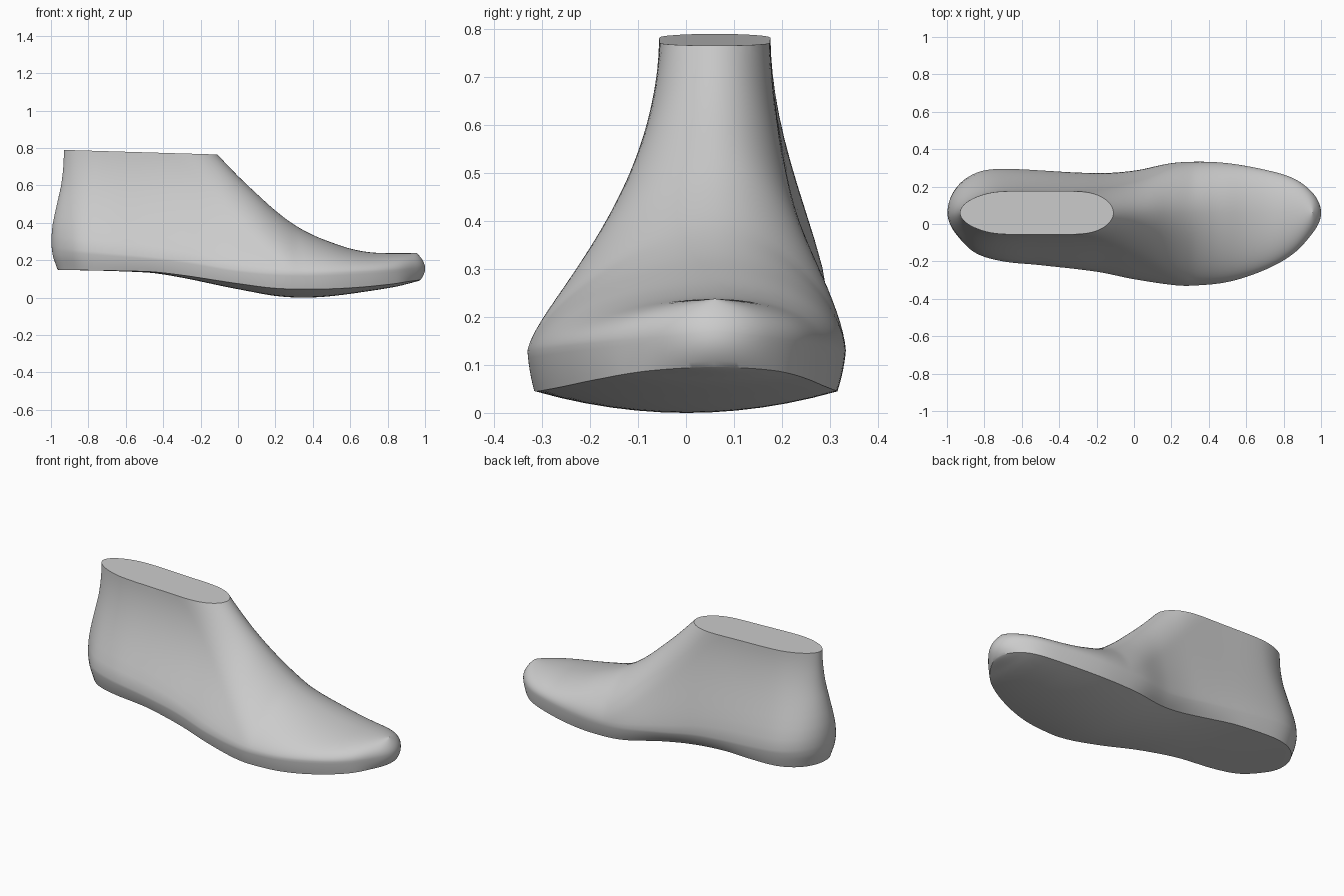
import bpy, bmesh, math

cube = bpy.data.objects.get("Cube")
if cube:
    bpy.data.objects.remove(cube, do_unlink=True)

RIDGE_Y = 0.06   # line that the ridge, heel and toe tips follow
CUFF_Z = 0.79    # height where the ankle walls become upright


def angle(s):
    return math.acos(max(-1, min(1, -s)))


def curve(*points):
    """Smooth function of length position, eased so that the ends come out round."""
    ts = [angle(p[0]) for p in points]
    vs = [p[1] for p in points]
    last = len(ts) - 1

    def slope(i):
        a, b = max(i - 1, 0), min(i + 1, last)
        return (vs[b] - vs[a]) / (ts[b] - ts[a])

    def evaluate(s):
        t = angle(s)
        i = 0
        while i < last - 1 and t > ts[i + 1]:
            i += 1
        d = ts[i + 1] - ts[i]
        u = (t - ts[i]) / d
        a, b = u * u * (3 - 2 * u), u * (1 - u)
        return (vs[i] * (1 - a) + vs[i + 1] * a
                + d * b * ((1 - u) * slope(i) - u * slope(i + 1)))
    return evaluate


# Plan outline of each side
inner = curve((-1, .06), (-.97, .17), (-.9, .245), (-.8, .287), (-.65, .294), (-.2, .272),
              (0, .285), (.2, .325), (.35, .333), (.5, .325), (.7, .29), (.85, .245),
              (.95, .172), (1, .06))
outer = curve((-1, .06), (-.95, -.06), (-.85, -.155), (-.7, -.2), (-.5, -.22), (-.2, -.255),
              (0, -.295), (.2, -.325), (.3, -.33), (.5, -.31), (.7, -.245), (.85, -.16),
              (.95, -.055), (1, .06))
# Side view curves; the ridge runs on above the ankle cut
sole_edge = curve((-1, .15), (-.5, .14), (-.3, .12), (0, .075), (.2, .05), (.4, .045),
                  (.6, .052), (.8, .07), (.93, .088), (1, .097))
sole_sag = curve((-1, 0), (-.5, .005), (0, .03), (.35, .045), (.7, .025), (1, 0))
widest = curve((-1, .28), (-.7, .24), (-.3, .2), (0, .15), (.3, .13), (.7, .14), (1, .17))
ridge = curve((-1, 1.1), (-.5, 1.1), (-.3, .97), (-.11, .765), (0, .65), (.1, .555),
              (.2, .465), (.3, .39), (.4, .335), (.5, .295), (.6, .262), (.7, .243),
              (.8, .238), (1, .238))
# Half width of the ankle, and sole width as a share of the outline
ankle = curve((-1, 0), (-.9, .08), (-.75, .112), (-.4, .115), (.4, .12), (.8, .13),
              (.95, .075), (1, 0))
inner_sole = curve((-1, .9), (-.6, .9), (-.1, .8), (.3, .93), (1, .95))
outer_sole = curve((-1, .9), (-.6, .92), (0, .96), (1, .96))
heel_back = ((.15, .035), (.22, .01), (.3, 0), (.4, .01), (.5, .032), (.6, .055),
             (.7, .067), (.8, .07))


def heel_offset(z):
    for (a, p), (b, q) in zip(heel_back, heel_back[1:]):
        if z <= b:
            u = max(0, (z - a) / (b - a))
            return p + (q - p) * u
    return heel_back[-1][1]


def lean(s, z):
    """Shift a section lengthwise so that heel and toe tips bulge."""
    heel = max(0, (-.4 - s) / .6) ** 2
    toe = max(0, (s - .85) / .15) ** 2
    return s + heel * heel_offset(z) - toe * .045 * min(1, ((z - .155) / .083) ** 2)


def flank(s, outline, sole_ratio, sign, flare):
    """One side of a section, from the sole edge up to the ridge."""
    reach = abs(outline(s) - RIDGE_Y)
    low, mid, top = sole_edge(s), widest(s), ridge(s)
    foot = reach * sole_ratio(s)
    bulge = foot + (reach - foot) * .8
    points = []
    for k in range(6):
        t = k / 6
        a, b, c = (1 - t) ** 2, 2 * t * (1 - t), t * t
        points.append((a * foot + b * bulge + c * reach,
                       a * low + b * (low + mid) / 2 + c * mid))
    # Flared wall up to the ankle, rounded over towards the ridge
    rounding = min(.25, top - mid)
    for k in range(29):
        depth = (top - mid) * (1 - k / 28) ** 2
        z = top - depth
        t = min(1, max(0, (z - mid) / (CUFF_Z - mid))) ** flare
        wide = ankle(s) + (reach - ankle(s)) * (1 - t) ** 2 * (1 + 2 * t)
        over = max(0, 1 - depth / rounding)
        points.append((wide * math.sqrt(1 - over ** 2.3), z))
    return [(RIDGE_Y + sign * w, z) for w, z in points]


def section(s):
    left = flank(s, inner, inner_sole, 1, .78)
    right = flank(s, outer, outer_sole, -1, .68)
    (ya, za), (yb, _) = right[0], left[0]
    sole = []
    for k in range(1, 12):
        u = k / 12
        sole.append((ya + (yb - ya) * u, za - sole_sag(s) * 4 * u * (1 - u)))
    return [(lean(s, z), y, z) for y, z in left + right[::-1] + sole]


# Loft the sections from heel to toe
STEPS = 140
bm = bmesh.new()
rings = [[bm.verts.new(p) for p in section(-math.cos(math.pi * k / STEPS))]
         for k in range(STEPS + 1)]
for a, b in zip(rings, rings[1:]):
    for i in range(len(a)):
        j = (i + 1) % len(a)
        bm.faces.new((a[i], a[j], b[j], b[i]))
bmesh.ops.remove_doubles(bm, verts=bm.verts[:], dist=.0002)
bmesh.ops.dissolve_degenerate(bm, edges=bm.edges[:], dist=.0001)

# Slice off the ankle and close it with a flat top
cut = bmesh.ops.bisect_plane(bm, geom=bm.verts[:] + bm.edges[:] + bm.faces[:],
                             plane_co=(-.11, 0, .765), plane_no=(.03, 0, 1),
                             clear_outer=True)
rim = [e for e in cut["geom_cut"] if isinstance(e, bmesh.types.BMEdge)]
bmesh.ops.holes_fill(bm, edges=rim, sides=0)
bmesh.ops.recalc_face_normals(bm, faces=bm.faces[:])
mesh = bpy.data.meshes.new("shoe_form")
bm.to_mesh(mesh)
bm.free()

form = bpy.data.objects.new("shoe_form", mesh)
bpy.context.collection.objects.link(form)

grey = bpy.data.materials.new("plain_grey")
grey.use_nodes = True
colour = (.6, .6, .6, 1)
grey.diffuse_color = colour
grey.node_tree.nodes["Principled BSDF"].inputs["Base Color"].default_value = colour
mesh.materials.append(grey)

bpy.ops.object.select_all(action='DESELECT')
form.select_set(True)
bpy.context.view_layer.objects.active = form
bpy.ops.object.shade_smooth_by_angle(angle=math.radians(32))
